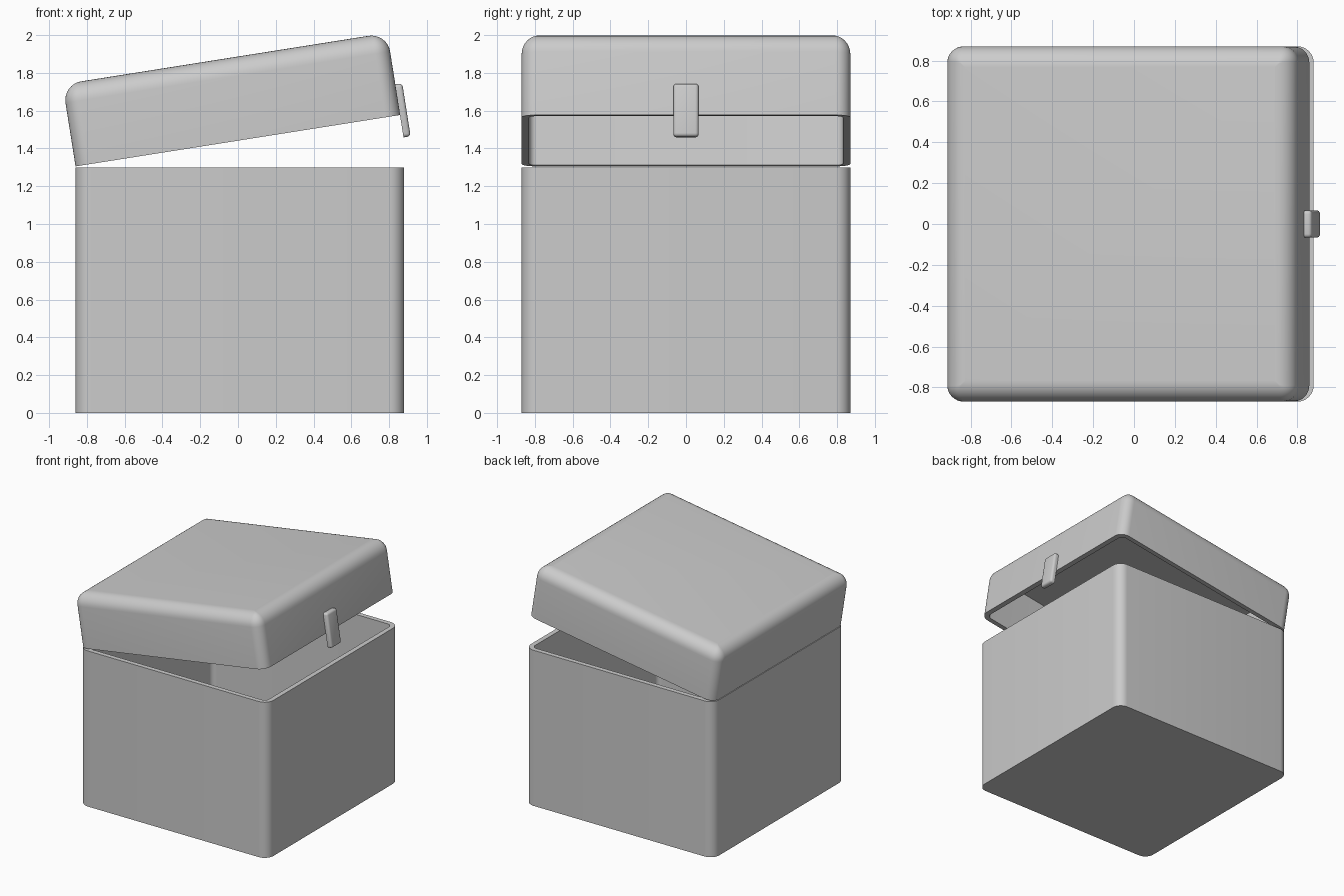
import bpy, bmesh
from math import sin, cos, pi, radians

if "Cube" in bpy.data.objects:
    bpy.data.objects.remove(bpy.data.objects["Cube"])

HALF = 0.87      # half width of the box
CORNER = 0.08    # radius of the upright corners
WALL = 0.04
SEG = 8


def ring_points(inset, z):
    """Rounded square, pulled inward by inset, at height z."""
    r = max(CORNER - inset, 0.004)
    c = HALF - inset - r
    pts = []
    for q, (sx, sy) in enumerate([(1, 1), (-1, 1), (-1, -1), (1, -1)]):
        for i in range(SEG + 1):
            a = (q + i / SEG) * pi / 2
            pts.append((sx * c + r * cos(a), sy * c + r * sin(a), z))
    return pts


def finish(name, bm, location, tilt=0.0):
    bmesh.ops.recalc_face_normals(bm, faces=bm.faces)
    mesh = bpy.data.meshes.new(name)
    bm.to_mesh(mesh)
    bm.free()
    ob = bpy.data.objects.new(name, mesh)
    bpy.context.collection.objects.link(ob)
    ob.location = location
    ob.rotation_euler = (0, tilt, 0)
    bpy.ops.object.select_all(action='DESELECT')
    ob.select_set(True)
    bpy.context.view_layer.objects.active = ob
    bpy.ops.object.shade_smooth_by_angle(angle=radians(35))
    return ob


def shell(name, profile, location, tilt=0.0, shift=0.0):
    """Joins the rings of a (inset, z) profile and caps both ends."""
    bm = bmesh.new()
    rings = [[bm.verts.new((x + shift, y, z)) for x, y, z in ring_points(i, h)]
             for i, h in profile]
    n = len(rings[0])
    for a, b in zip(rings, rings[1:]):
        for k in range(n):
            m = (k + 1) % n
            bm.faces.new((a[k], a[m], b[m], b[k]))
    bm.faces.new(rings[0])
    bm.faces.new(rings[-1])
    return finish(name, bm, location, tilt)


# open box body
shell("box_body", [(0, 0), (0, 1.30), (WALL, 1.30), (WALL, WALL)], (0.01, 0, 0))

# hollow lid with a rounded top, tilted open about the hinge edge at -x
HINGE = (-0.86, 0, 1.305)
TILT = radians(-9)
LID_H, TOP_R = 0.44, 0.10
arc = [(TOP_R * (1 - cos(t)), LID_H - TOP_R + TOP_R * sin(t))
       for t in (i / SEG * pi / 2 for i in range(SEG + 1))]
shell("lid", [(WALL, LID_H - WALL), (WALL, 0), (0, 0)] + arc,
      HINGE, TILT, shift=HALF)

# latch tab on the free side of the lid, outer edges rounded
bm = bmesh.new()
bmesh.ops.create_cube(bm, size=1)
x0, x1, z0, z1 = 2 * HALF - 0.001, 2 * HALF + 0.037, -0.12, 0.164
for v in bm.verts:
    v.co = (x1 if v.co.x > 0 else x0, v.co.y * 0.134, z1 if v.co.z > 0 else z0)
outer = [e for e in bm.edges if any(v.co.x > x0 + 0.01 for v in e.verts)]
bmesh.ops.bevel(bm, geom=outer, offset=0.018, segments=4, profile=0.5,
                affect='EDGES')
finish("latch", bm, HINGE, TILT)
